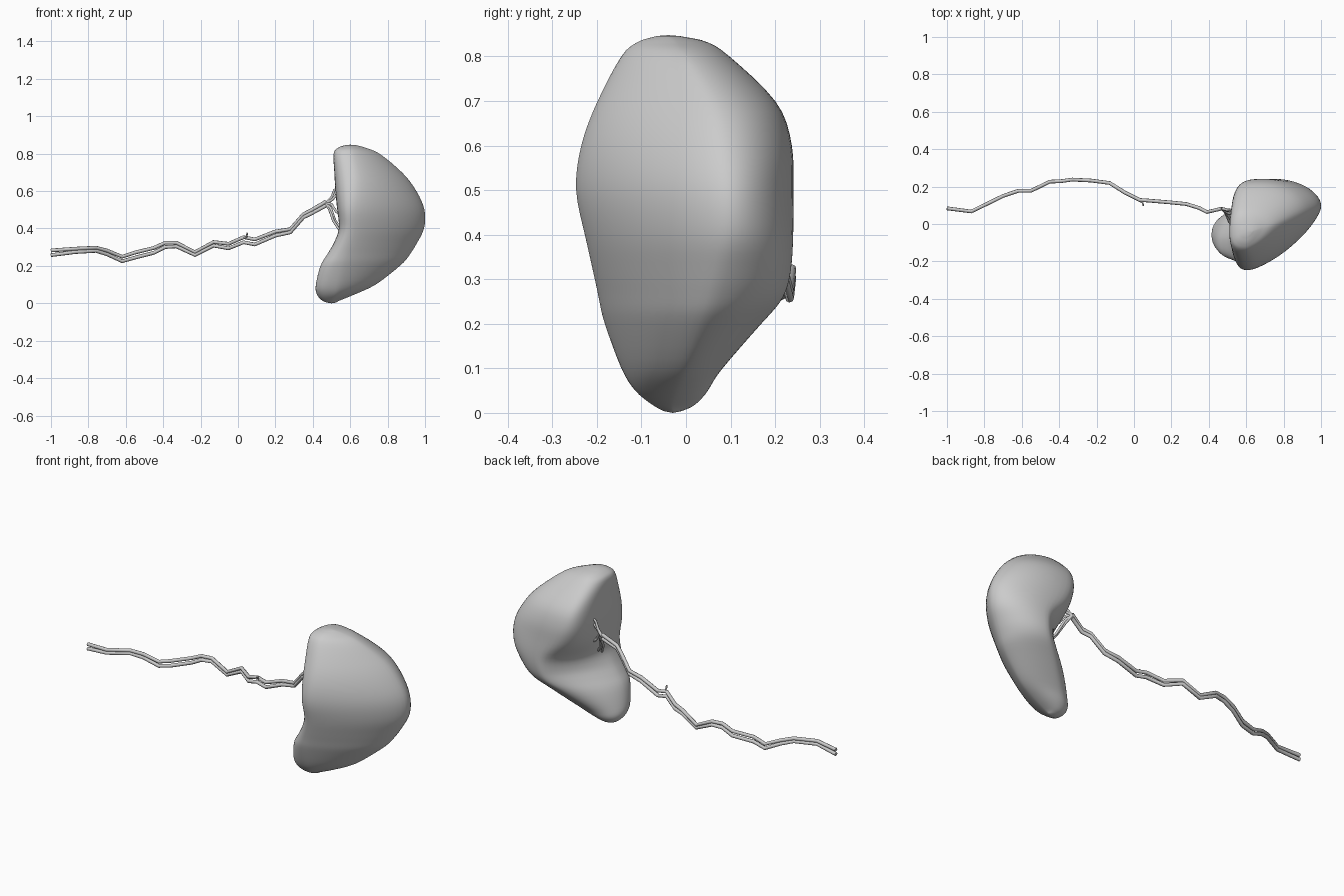
import bpy, bmesh, math
from mathutils import Vector

if "Cube" in bpy.data.objects:
    bpy.data.objects.remove(bpy.data.objects["Cube"])

# z, left(x,y), right(x,y), front(x,y), back(x,y), roundness of hilum corner
ROWS = [
    (0.004, .475, -.03, .525, -.03, .50, -.05, .50, -.01, 2.0),
    (0.018, .445, -.03, .55, -.03, .50, -.075, .50, .02, 2.0),
    (0.05, .42, -.04, .63, -.02, .52, -.115, .52, .05, 2.0),
    (0.10, .415, -.06, .735, .00, .53, -.145, .56, .08, 1.8),
    (0.20, .44, -.08, .87, .04, .55, -.184, .67, .172, 1.5),
    (0.26, .475, -.08, .92, .06, .57, -.197, .73, .22, 1.35),
    (0.32, .51, -.08, .957, .075, .59, -.21, .75, .237, 1.3),
    (0.40, .54, -.08, .997, .09, .61, -.228, .75, .242, 1.6),
    (0.50, .53, -.06, 1.0, .09, .61, -.249, .70, .242, 2.7),
    (0.60, .52, -.05, .956, .08, .62, -.237, .67, .239, 3.5),
    (0.70, .515, -.05, .88, .06, .62, -.20, .64, .204, 3.3),
    (0.80, .51, -.04, .755, .00, .60, -.145, .60, .095, 2.4),
    (0.832, .535, -.04, .68, -.02, .60, -.11, .59, .05, 2.0),
    (0.846, .575, -.04, .63, -.04, .60, -.065, .60, -.015, 2.0),
]


def catmull(a, b, c, d, t):
    return [0.5 * (2 * q + (r - p) * t + (2 * p - 5 * q + 4 * r - s) * t * t
                   + (3 * q - p - 3 * r + s) * t ** 3) for p, q, r, s in zip(a, b, c, d)]


def section(row, n=14):
    # four superelliptic quadrants through the left, front, right and back points
    z, lx, ly, rx, ry, fx, fy, bx, by, hp = row
    L, R, F, B = (lx, ly), (rx, ry), (fx, fy), (bx, by)
    pts = []
    for side, end, p, flip in ((R, F, 1.4, True), (L, F, 2.8, False),
                               (L, B, hp, True), (R, B, 2.0, False)):
        quad = []
        for i in range(n + 1):
            t = math.pi / 2 * i / n
            u, v = max(math.cos(t), 0) ** (2 / p), max(math.sin(t), 0) ** (2 / p)
            quad.append(Vector((end[0] + u * (side[0] - end[0]),
                                side[1] + v * (end[1] - side[1]), z)))
        if not flip:
            quad.reverse()
        pts += quad[:-1]
    return pts


# organ body: loft of smoothly interpolated sections
bm = bmesh.new()
rings = []
for i in range(len(ROWS) - 1):
    a, b, c, d = ROWS[max(i - 1, 0)], ROWS[i], ROWS[i + 1], ROWS[min(i + 2, len(ROWS) - 1)]
    for k in range(4):
        rings.append(section(catmull(a, b, c, d, k / 4)))
rings.append(section(ROWS[-1]))
loops = [[bm.verts.new(p) for p in ring] for ring in rings]
for lo, hi in zip(loops, loops[1:]):
    for j in range(len(lo)):
        k = (j + 1) % len(lo)
        bm.faces.new((lo[j], lo[k], hi[k], hi[j]))
for loop, tip in ((loops[0], (.50, -.03, 0)), (loops[-1], (.60, -.04, .848))):
    v = bm.verts.new(tip)
    for j in range(len(loop)):
        bm.faces.new((loop[j], loop[(j + 1) % len(loop)], v))
# soften the corners while keeping the tips in place
for _ in range(3):
    bmesh.ops.smooth_vert(bm, verts=[v for l in loops[4:-4] for v in l], factor=0.5,
                          use_axis_x=True, use_axis_y=True, use_axis_z=False)
bmesh.ops.recalc_face_normals(bm, faces=bm.faces[:])
for f in bm.faces:
    f.smooth = True
me = bpy.data.meshes.new("spleen_body")
bm.to_mesh(me)
bm.free()
bpy.context.collection.objects.link(bpy.data.objects.new("spleen_body", me))


def tube(name, paths, radius):
    cu = bpy.data.curves.new(name, 'CURVE')
    cu.dimensions = '3D'
    cu.bevel_depth = radius
    cu.bevel_resolution = 2
    cu.use_fill_caps = True
    for path in paths:
        sp = cu.splines.new('POLY')
        sp.points.add(len(path) - 1)
        for i, p in enumerate(path):
            sp.points[i].co = (*p, 1)
            sp.points[i].radius = 1 if len(path) > 8 else 1 - .35 * i / len(path)
        sp.use_smooth = True
    ob = bpy.data.objects.new(name, cu)
    bpy.context.collection.objects.link(ob)
    bpy.ops.object.select_all(action='DESELECT')
    ob.select_set(True)
    bpy.context.view_layer.objects.active = ob
    bpy.ops.object.convert(target='MESH')


# paired vessels: one shared wavy path, offset up and down
PATH = [(-1, .085, .27), (-.87, .07, .283), (-.76, .122, .289), (-.70, .15, .272),
        (-.62, .175, .237), (-.55, .175, .258), (-.45, .224, .283), (-.39, .228, .312),
        (-.33, .238, .314), (-.23, .235, .266), (-.13, .222, .318), (-.05, .17, .306),
        (.03, .128, .34), (.09, .122, .328), (.20, .112, .373), (.28, .105, .388),
        (.35, .085, .468), (.39, .065, .488), (.47, .085, .533)]


def strand(shift):
    return [(x, y + .003 * math.sin(9 * x), z + shift * (1 + .25 * math.sin(11 * x + 1)))
            for x, y, z in PATH]


FORK = (.47, .083, .535)
tube("upper_vessel", [strand(.011)], .010)
tube("lower_vessel", [strand(-.011)], .010)

# branches fanning into the hilum
ENDS = [((.50, .075, .565), (.515, .075, .605), (.55, .08, .63)),
        ((.505, .07, .555), (.525, .07, .58), (.56, .07, .59)),
        ((.50, .06, .53), (.525, .05, .49), (.57, .04, .45)),
        ((.495, .06, .51), (.52, .02, .44), (.56, -.01, .39)),
        ((.49, .06, .50), (.51, .01, .44), (.55, -.03, .38))]
tube("hilum_branches", [[FORK, *e] for e in ENDS], .008)
tube("side_branch", [[(.02, .13, .345), (.045, .115, .355), (.05, .10, .375)]], .006)
